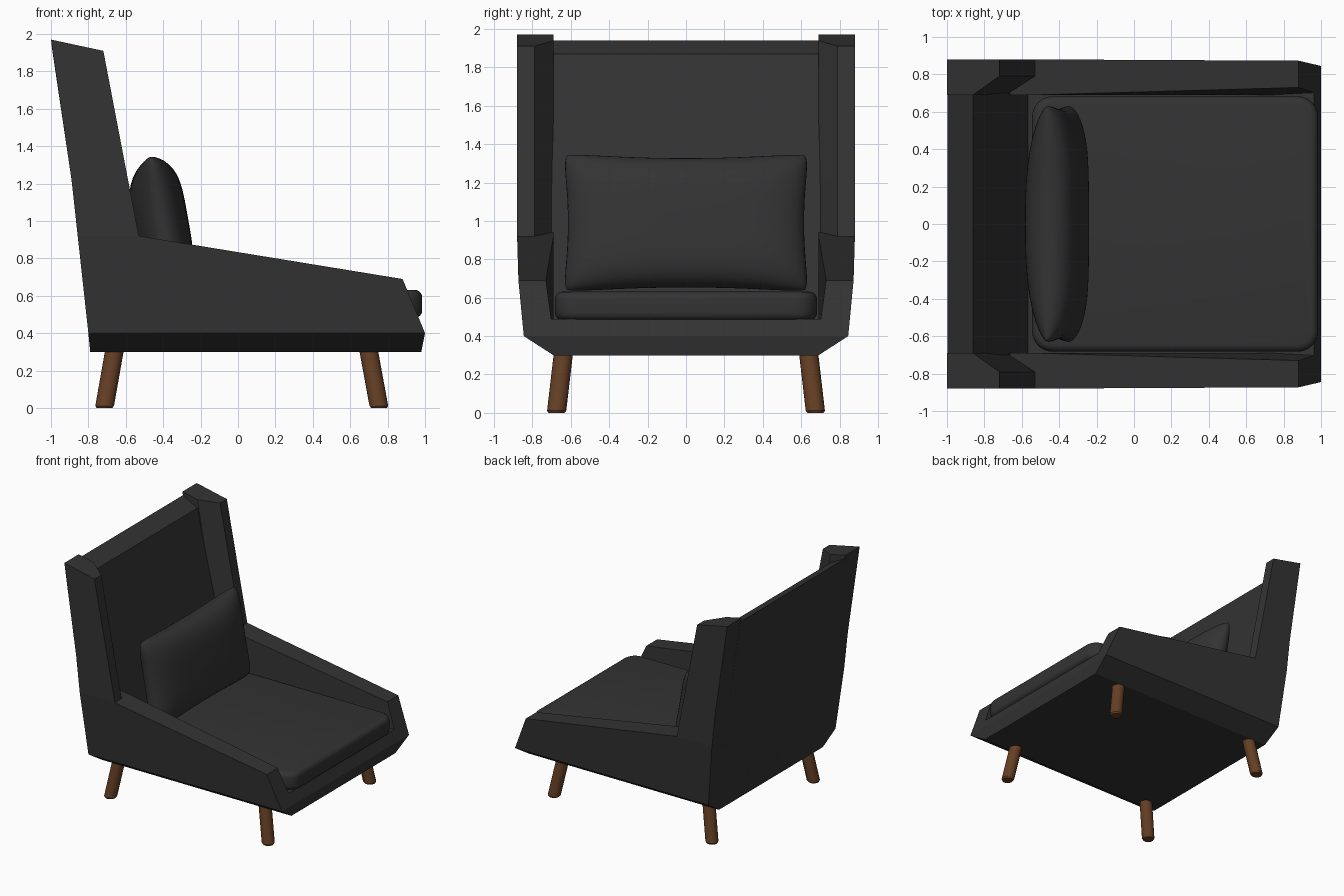
import bpy, bmesh, math
from mathutils import Vector

if "Cube" in bpy.data.objects:
    bpy.data.objects.remove(bpy.data.objects["Cube"])


def material(name, rgb):
    m = bpy.data.materials.new(name)
    m.diffuse_color = (*rgb, 1)
    m.use_nodes = True
    m.node_tree.nodes["Principled BSDF"].inputs["Base Color"].default_value = m.diffuse_color
    return m


FABRIC = material("dark_fabric", (0.033, 0.033, 0.033))
WOOD = material("wood", (0.13, 0.05, 0.018))


def finish(bm, name, mat):
    bmesh.ops.recalc_face_normals(bm, faces=bm.faces)
    me = bpy.data.meshes.new(name)
    bm.to_mesh(me)
    bm.free()
    me.materials.append(mat)
    ob = bpy.data.objects.new(name, me)
    bpy.context.collection.objects.link(ob)
    return ob


def smooth(ob, angle=40):
    bpy.ops.object.select_all(action='DESELECT')
    ob.select_set(True)
    bpy.context.view_layer.objects.active = ob
    bpy.ops.object.shade_smooth_by_angle(angle=math.radians(angle))


def loft(name, rings, mirror_side=1):
    """Closed solid through rings of equal point count."""
    bm = bmesh.new()
    vs = [[bm.verts.new((x, y * mirror_side, z)) for x, y, z in r] for r in rings]
    n = len(vs[0])
    for a, b in zip(vs, vs[1:]):
        for i in range(n):
            j = (i + 1) % n
            bm.faces.new((a[i], a[j], b[j], b[i]))
    bm.faces.new(vs[0])
    bm.faces.new(vs[-1])
    return finish(bm, name, FABRIC)


# Base: chamfered tray
base = [(-0.79, 0.98, 0.69, 0.30), (-0.80, 1.0, 0.845, 0.40), (-0.81, 0.963, 0.84, 0.49)]
loft("base", [[(a, -w, z), (b, -w, z), (b, w, z), (a, w, z)] for a, b, w, z in base])

# Backrest panel: side profile pulled across the width
back = [(-0.997, 1.94), (-0.86, 1.87), (-0.565, 0.48), (-0.80, 0.40), (-0.89, 1.22)]
loft("backrest", [[(x, s * 0.70, z) for x, z in back] for s in (-1, 1)])

# Wings: back x, back z, knee x, front x, front z, outer y
wing = [(-0.80, 0.40, -0.61, -0.46, 0.40, 0.845),
        (-0.857, 0.92, -0.68, -0.53, 0.92, 0.88),
        (-0.89, 1.22, -0.735, -0.588, 1.22, 0.88),
        (-1.0, 1.97, -0.86, -0.72, 1.91, 0.88)]
# Arms: x top, z top, inner top y, outer top y, x bottom, outer bottom y
arm = [(-0.70, 0.945, 0.69, 0.86, -0.66, 0.83),
       (-0.53, 0.92, 0.69, 0.88, -0.46, 0.845),
       (0.88, 0.69, 0.73, 0.873, 1.0, 0.845)]
for side, tag in ((1, "left"), (-1, "right")):
    loft(tag + "_wing", [[(xb, yo, zb), (xb, 0.69, zb), (xk, 0.69, (zb + zf) / 2),
                          (xf, 0.79, zf), (xf, yo, zf)]
                         for xb, zb, xk, xf, zf, yo in wing], side)
    loft(tag + "_arm", [[(xt, yo, zt), (xt, yi, zt), (xb, 0.69, 0.40), (xb, yb, 0.40)]
                        for xt, zt, yi, yo, xb, yb in arm], side)

# Seat cushion: box with round corners and soft rims
bm = bmesh.new()
bmesh.ops.create_cube(bm, size=1)
for v in bm.verts:
    v.co = (0.22 + v.co.x * 1.53, v.co.y * 1.365, 0.557 + v.co.z * 0.15)
upright = [e for e in bm.edges if abs(e.verts[0].co.z - e.verts[1].co.z) > 0.1]
bmesh.ops.bevel(bm, geom=upright, offset=0.11, segments=8, profile=0.5, affect='EDGES')
rims = [e for e in bm.edges if abs(e.verts[0].co.z - e.verts[1].co.z) < 0.01]
bmesh.ops.bevel(bm, geom=rims, offset=0.04, segments=4, profile=0.5, affect='EDGES')
smooth(finish(bm, "seat_cushion", FABRIC))

# Back pillow: two bulged grids joined at the seam, leaning back
tilt = math.radians(10)
normal = Vector((math.cos(tilt), 0, math.sin(tilt)))
up = Vector((-math.sin(tilt), 0, math.cos(tilt)))
bm = bmesh.new()
for depth, power in ((0.14, 4), (-0.165, 2.5)):
    made = bmesh.ops.create_grid(bm, x_segments=32, y_segments=32, size=1)["verts"]
    for v in made:
        u, w = math.sin(v.co.x * math.pi / 2), math.sin(v.co.y * math.pi / 2)
        d = depth * math.sqrt(max(0, (1 - abs(u) ** power) * (1 - abs(w) ** power)))
        k = 1 - 0.04 * (u * w) ** 8
        y = u * k * (0.615 + 0.03 * w * w)
        h = w * k * (0.34 + 0.03 * u * u)
        v.co = Vector((-0.405, 0, 0.99)) + normal * d + up * h + Vector((0, y, 0))
bmesh.ops.remove_doubles(bm, verts=bm.verts, dist=0.0005)
smooth(finish(bm, "back_pillow", FABRIC), 60)

# Legs: splayed round pegs with an eased foot
for tag, xt, xb in (("back", -0.662, -0.715), ("front", 0.70, 0.755)):
    for side, hand in ((1, "left"), (-1, "right")):
        bm = bmesh.new()
        rings = []
        for z, r in ((0, 0.042), (0.012, 0.05), (0.32, 0.05)):
            t = z / 0.30
            cx, cy = xb + (xt - xb) * t, side * (0.675 - 0.035 * t)
            rings.append([bm.verts.new((cx + r * math.cos(i * math.pi / 12),
                                        cy + r * math.sin(i * math.pi / 12), z))
                          for i in range(24)])
        for a, b in zip(rings, rings[1:]):
            for i in range(24):
                j = (i + 1) % 24
                bm.faces.new((a[i], a[j], b[j], b[i]))
        bm.faces.new(rings[0])
        bm.faces.new(rings[-1])
        smooth(finish(bm, f"{tag}_{hand}_leg", WOOD), 30)
